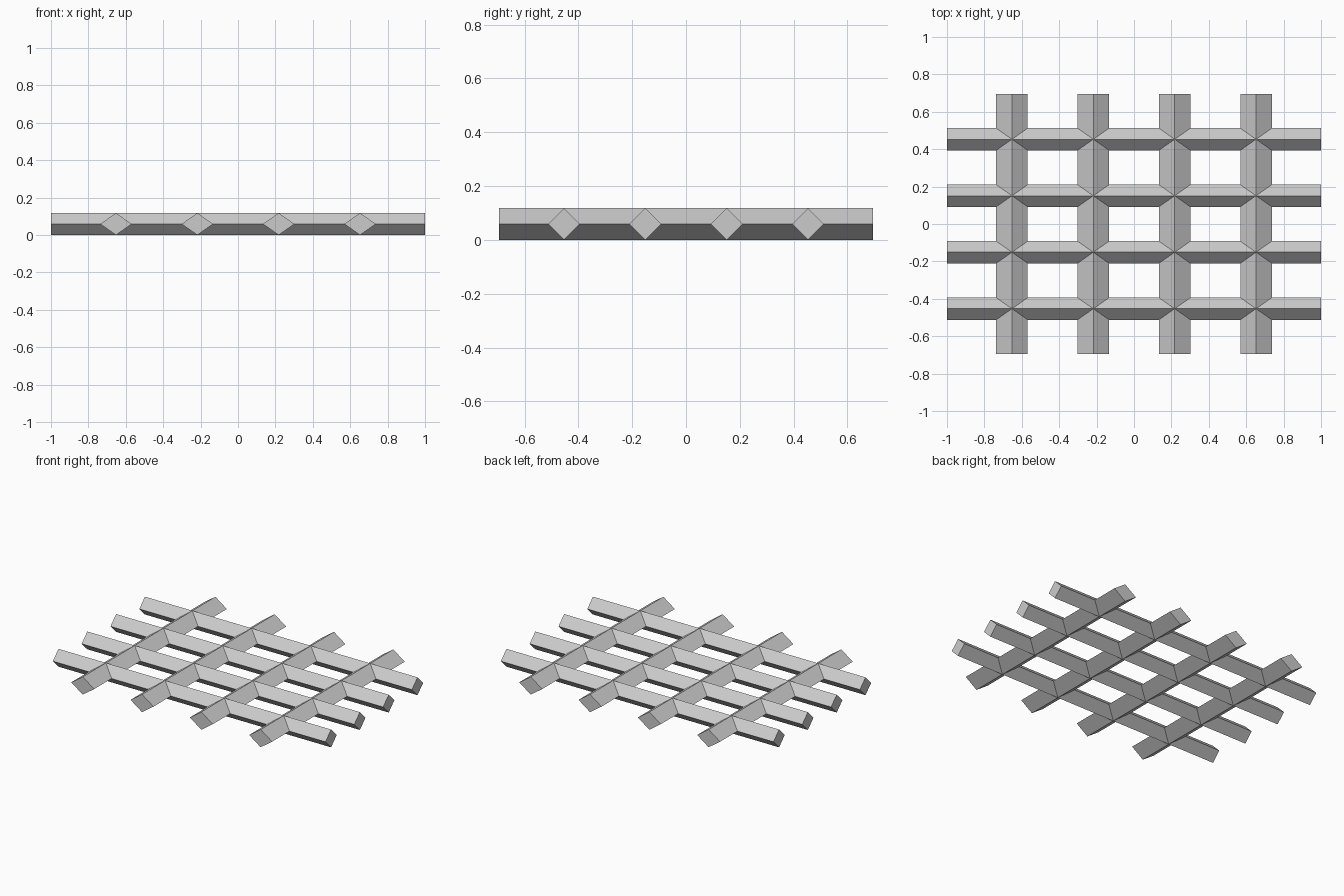
import bpy, bmesh
from mathutils import Vector

if "Cube" in bpy.data.objects:
    bpy.data.objects.remove(bpy.data.objects["Cube"])

HEIGHT = 0.118


def diamond_bar(name, centre, axis, side, half_len, half_width):
    """Straight bar with a diamond cross-section, flat faced and capped."""
    profile = [side * half_width, Vector((0, 0, HEIGHT / 2)),
               -side * half_width, Vector((0, 0, -HEIGHT / 2))]
    bm = bmesh.new()
    start = bm.faces.new([bm.verts.new(p - axis * half_len) for p in profile])
    ext = bmesh.ops.extrude_face_region(bm, geom=[start], use_keep_orig=True)
    verts = [g for g in ext["geom"] if isinstance(g, bmesh.types.BMVert)]
    bmesh.ops.translate(bm, verts=verts, vec=axis * half_len * 2)
    bmesh.ops.recalc_face_normals(bm, faces=bm.faces)
    mesh = bpy.data.meshes.new(name)
    bm.to_mesh(mesh)
    bm.free()
    obj = bpy.data.objects.new(name, mesh)
    obj.location = centre
    bpy.context.collection.objects.link(obj)


X, Y = Vector((1, 0, 0)), Vector((0, 1, 0))

for i in range(4):
    step = i - 1.5
    # Long bars running left to right
    diamond_bar(f"long_bar_{i + 1}", (0, step * 0.302, HEIGHT / 2), X, Y, 1.0, 0.059)
    # Wider cross bars running front to back
    diamond_bar(f"cross_bar_{i + 1}", (step * 0.435, 0, HEIGHT / 2), Y, X, 0.695, 0.084)
